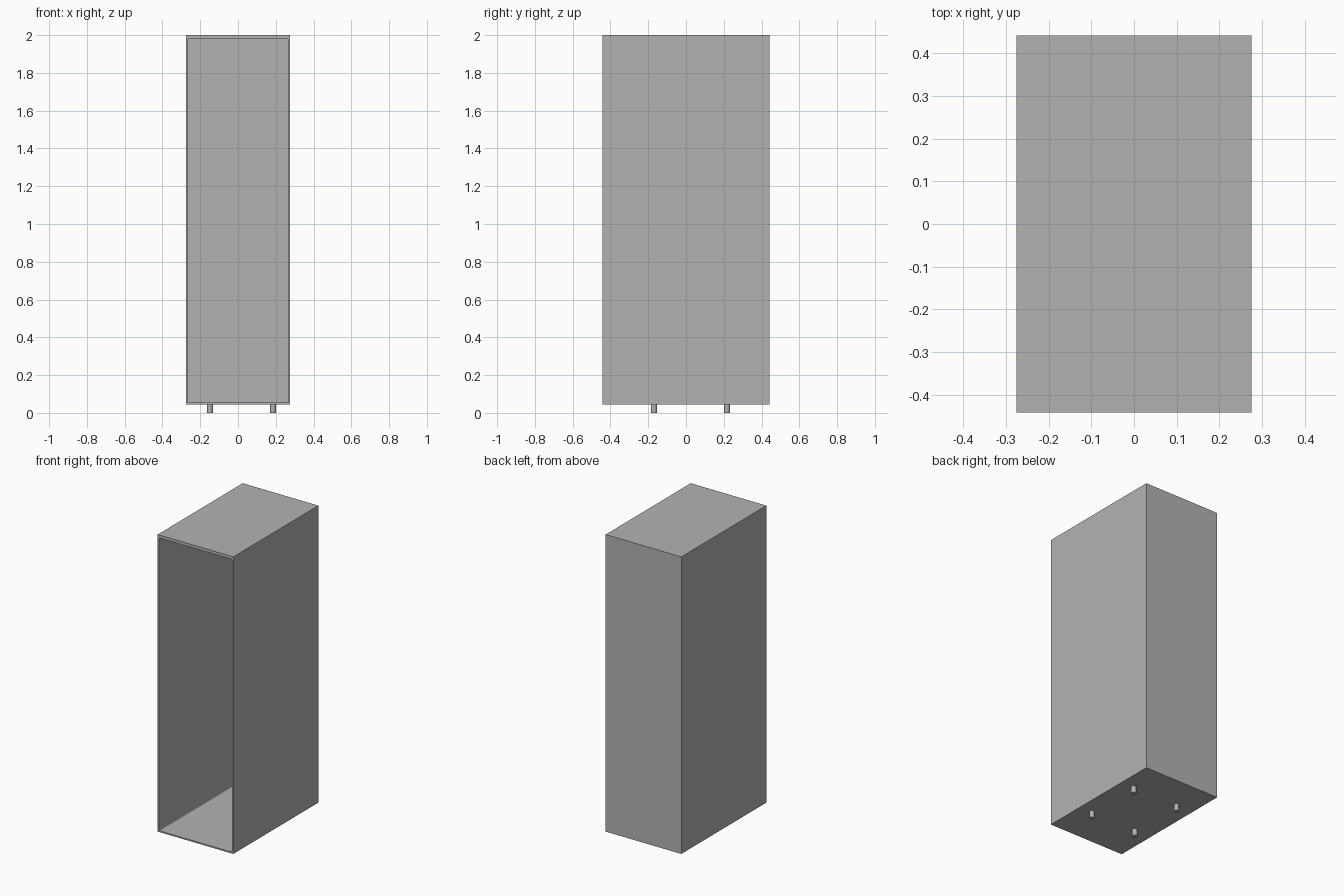
import bpy
import bmesh

cube = bpy.data.objects.get("Cube")
if cube:
    bpy.data.objects.remove(cube, do_unlink=True)

grey = bpy.data.materials.new("plain grey")
grey.use_nodes = True
colour = (0.45, 0.45, 0.45, 1)
grey.diffuse_color = colour
grey.node_tree.nodes["Principled BSDF"].inputs["Base Color"].default_value = colour

HALF_W, HALF_D = 0.275, 0.442
BOTTOM, TOP = 0.045, 2.0
WALL, ROOF = 0.013, 0.02


def add_object(name, bm):
    bmesh.ops.recalc_face_normals(bm, faces=bm.faces)
    mesh = bpy.data.meshes.new(name)
    bm.to_mesh(mesh)
    bm.free()
    mesh.materials.append(grey)
    obj = bpy.data.objects.new(name, mesh)
    bpy.context.collection.objects.link(obj)
    return obj


# Cabinet shell: a closed box whose front face is inset and pushed back
bm = bmesh.new()
bmesh.ops.create_cube(bm, size=1)
for v in bm.verts:
    v.co.x *= 2 * HALF_W
    v.co.y *= 2 * HALF_D
    v.co.z = TOP if v.co.z > 0 else BOTTOM
bm.normal_update()
front = min(bm.faces, key=lambda f: f.calc_center_median().y)
bmesh.ops.inset_individual(bm, faces=[front], thickness=WALL)
for v in front.verts:
    if v.co.z > 1:
        v.co.z = TOP - ROOF
cavity = bmesh.ops.extrude_face_region(bm, geom=[front])["geom"]
bmesh.ops.delete(bm, geom=[front], context='FACES_ONLY')
for v in cavity:
    if isinstance(v, bmesh.types.BMVert):
        v.co.y = HALF_D - WALL

# Small fillet along the four inner corners of the cavity
corners = [e for e in bm.edges
           if abs(e.verts[0].co.y - e.verts[1].co.y) > HALF_D
           and all(abs(v.co.x) < HALF_W - WALL / 2 for v in e.verts)]
bmesh.ops.bevel(bm, geom=corners, offset=0.007, segments=2,
                profile=0.5, affect='EDGES')
add_object("cabinet_shell", bm)

# Four short round feet, set off centre under the floor
for side, x in (("right", -0.148), ("left", 0.185)):
    for end, y in (("front", -0.169), ("back", 0.217)):
        bm = bmesh.new()
        bmesh.ops.create_cone(bm, cap_ends=True, segments=12,
                              radius1=0.016, radius2=0.016, depth=BOTTOM)
        bmesh.ops.translate(bm, verts=bm.verts, vec=(x, y, BOTTOM / 2))
        add_object(f"{end}_{side}_foot", bm)
